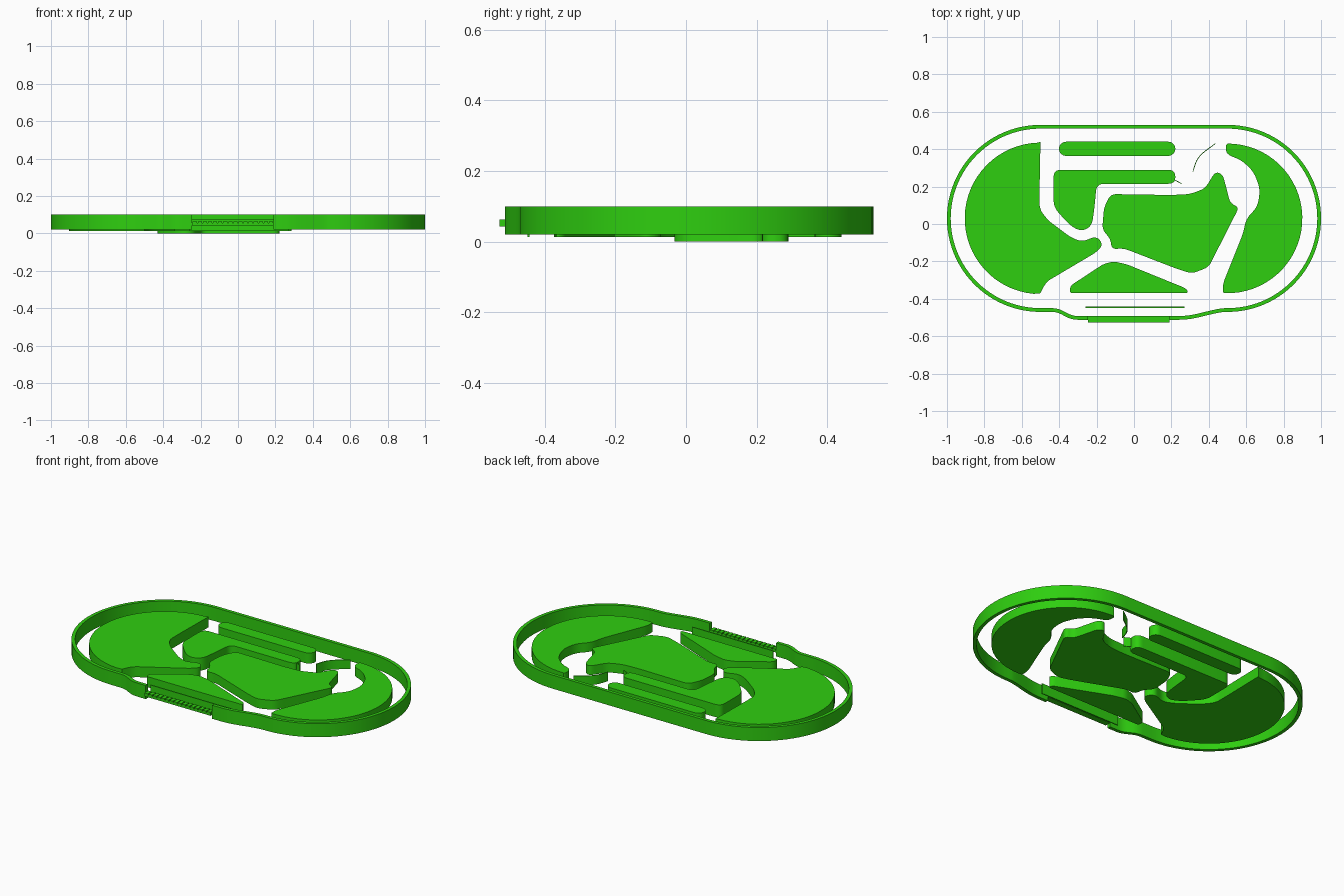
import bpy
import bmesh
import math
from mathutils import Vector

cube = bpy.data.objects.get("Cube")
if cube:
    bpy.data.objects.remove(cube, do_unlink=True)

green = bpy.data.materials.new("bright_green")
green.use_nodes = True
colour = (0.028, 0.62, 0.005, 1)
green.diffuse_color = colour
green.node_tree.nodes["Principled BSDF"].inputs["Base Color"].default_value = colour

TOP = 0.075      # shared top height of the inner islands
LOW = 0.013      # underside of most islands
RIM_LOW = 0.02   # underside of the rim
RIM_TOP = 0.10


def arc(cx, cy, radius, start, end, steps=32):
    """Points along a circular arc, angles in degrees."""
    angles = [math.radians(start + (end - start) * i / steps) for i in range(steps + 1)]
    return [(cx + radius * math.cos(a), cy + radius * math.sin(a)) for a in angles]


def rounded(points, cut, closed=True, steps=5):
    """Round each corner with a quadratic curve starting 'cut' before it."""
    pts = [Vector(p) for p in points]
    result = []
    for i, p in enumerate(pts):
        if not closed and i in (0, len(pts) - 1):
            result.append(p)
            continue
        before = pts[i - 1] - p
        after = pts[(i + 1) % len(pts)] - p
        a = p + before.normalized() * min(cut, before.length * 0.48)
        b = p + after.normalized() * min(cut, after.length * 0.48)
        for k in range(steps + 1):
            t = k / steps
            result.append(a * (1 - t) ** 2 + p * (2 * t * (1 - t)) + b * t ** 2)
    return result


def ribbon(path, width):
    """Outline of a strip of constant width along an open path."""
    pts = [Vector(p) for p in path]
    left, right = [], []
    for i, p in enumerate(pts):
        along = (pts[min(i + 1, len(pts) - 1)] - pts[max(i - 1, 0)]).normalized()
        side = Vector((-along.y, along.x)) * width / 2
        left.append(p + side)
        right.append(p - side)
    return left, right


def finish(name, bm):
    bmesh.ops.recalc_face_normals(bm, faces=bm.faces)
    mesh = bpy.data.meshes.new(name)
    bm.to_mesh(mesh)
    bm.free()
    mesh.materials.append(green)
    obj = bpy.data.objects.new(name, mesh)
    bpy.context.collection.objects.link(obj)
    bpy.ops.object.select_all(action="DESELECT")
    obj.select_set(True)
    bpy.context.view_layer.objects.active = obj
    bpy.ops.object.shade_smooth_by_angle(angle=math.radians(30))
    return obj


def slab(name, outline, low, high):
    """Extrude a flat outline from low to high."""
    bm = bmesh.new()
    face = bm.faces.new([bm.verts.new((p[0], p[1], low)) for p in outline])
    grown = bmesh.ops.extrude_face_region(bm, geom=[face], use_keep_orig=True)
    top = [v for v in grown["geom"] if isinstance(v, bmesh.types.BMVert)]
    bmesh.ops.translate(bm, verts=top, vec=(0, 0, high - low))
    bmesh.ops.triangulate(bm, faces=[f for f in bm.faces if len(f.verts) > 4])
    return finish(name, bm)


def wall(name, path, width, low, high):
    """Upright wall following an open path."""
    left, right = ribbon(path, width)
    bm = bmesh.new()
    rows = []
    for a, b in zip(left, right):
        corners = [(a, low), (b, low), (b, high), (a, high)]
        rows.append([bm.verts.new((p.x, p.y, z)) for p, z in corners])
    for r, s in zip(rows, rows[1:]):
        for k in range(4):
            n = (k + 1) % 4
            bm.faces.new((r[k], r[n], s[n], s[k]))
    bm.faces.new(rows[0])
    bm.faces.new(rows[-1])
    return finish(name, bm)


def boxes(name, items):
    """Join several boxes given as (centre, size)."""
    bm = bmesh.new()
    for centre, size in items:
        verts = bmesh.ops.create_cube(bm, size=1)["verts"]
        bmesh.ops.scale(bm, verts=verts, vec=size)
        bmesh.ops.translate(bm, verts=verts, vec=centre)
    return finish(name, bm)


# Outer rim: an oval wall with a bulged opening at the front
right_lip = rounded([(0.19, -0.502), (0.29, -0.502), (0.46, -0.461), (0.5, -0.46)], 0.06, False)
left_lip = rounded([(-0.5, -0.46), (-0.41, -0.46), (-0.33, -0.502), (-0.245, -0.502)], 0.03, False)
rim_path = (right_lip[:-1] + arc(0.5, 0.03, 0.49, -90, 90, 48)
            + arc(-0.5, 0.03, 0.49, 90, 270, 48) + left_lip[1:])
wall("outer_rim", rim_path, 0.02, RIM_LOW, RIM_TOP)

# Ribbed gate across the opening
gate_left, gate_right, teeth = -0.245, 0.19, 16
pitch = (gate_right - gate_left) / teeth
parts = [(((gate_left + gate_right) / 2, -0.509, 0.049), (gate_right - gate_left, 0.036, 0.012))]
for i in range(teeth):
    parts.append(((gate_left + pitch * (i + 0.5), -0.509, 0.058), (pitch * 0.8, 0.036, 0.01)))
boxes("ribbed_gate", parts)

# Large left island: round outside, pointed toward the middle
left_inner = rounded([
    (-0.5, -0.37), (-0.47, -0.31), (-0.2, -0.15), (-0.165, -0.11), (-0.2, -0.065),
    (-0.28, -0.095), (-0.34, -0.07), (-0.46, 0.02), (-0.505, 0.08),
    (-0.505, 0.18), (-0.5, 0.44)], 0.03, False)
slab("left_island", left_inner + arc(-0.5, 0.03, 0.405, 92, 265), LOW, TOP)

# Large right island: crescent with a curved inner edge
right_inner = rounded([
    (0.5, 0.43), (0.49, 0.42), (0.495, 0.37), (0.57, 0.345), (0.64, 0.28), (0.675, 0.185),
    (0.66, 0.09), (0.6, 0.03), (0.585, -0.045), (0.475, -0.32), (0.475, -0.365)], 0.04, False)
slab("right_island", right_inner + arc(0.5, 0.03, 0.4, -92, 85), RIM_LOW, TOP)

# Central island
slab("centre_island", rounded([
    (-0.125, 0.16), (-0.16, 0.09), (-0.17, -0.03), (-0.125, -0.08), (-0.12, -0.135),
    (-0.055, -0.13), (0.23, -0.24), (0.31, -0.265), (0.4, -0.23), (0.44, -0.15),
    (0.562, 0.09), (0.515, 0.11), (0.475, 0.265), (0.435, 0.28), (0.38, 0.19),
    (0.3, 0.16), (0.2, 0.155)], 0.03), RIM_LOW, TOP)

# Hooked island
slab("hooked_island", rounded([
    (-0.43, 0.29), (0.22, 0.29), (0.222, 0.215), (-0.2, 0.215), (-0.21, 0.1),
    (-0.225, -0.01), (-0.28, -0.04), (-0.34, -0.01), (-0.43, 0.09),
    (-0.43, 0.2)], 0.04), 0, TOP)

# Back bar with round ends
slab("back_bar", arc(-0.363, 0.402, 0.038, 90, 270, 12) + arc(0.183, 0.402, 0.038, -90, 90, 12),
     LOW, TOP)

# Front island and the thin strip ahead of it
slab("front_island", rounded([
    (-0.345, -0.37), (-0.34, -0.33), (-0.165, -0.215), (-0.11, -0.2), (-0.04, -0.215),
    (0.28, -0.345), (0.29, -0.37)], 0.02), LOW, TOP)
wall("front_strip", [(-0.26, -0.445), (0.27, -0.445)], 0.006, LOW, TOP)

# Thin curved fins
wall("curved_fin", rounded([(0.435, 0.43), (0.34, 0.36), (0.315, 0.28)], 0.09, False),
     0.004, RIM_LOW, TOP)
wall("short_fin", [(0.215, 0.237), (0.255, 0.215)], 0.004, RIM_LOW, TOP)
